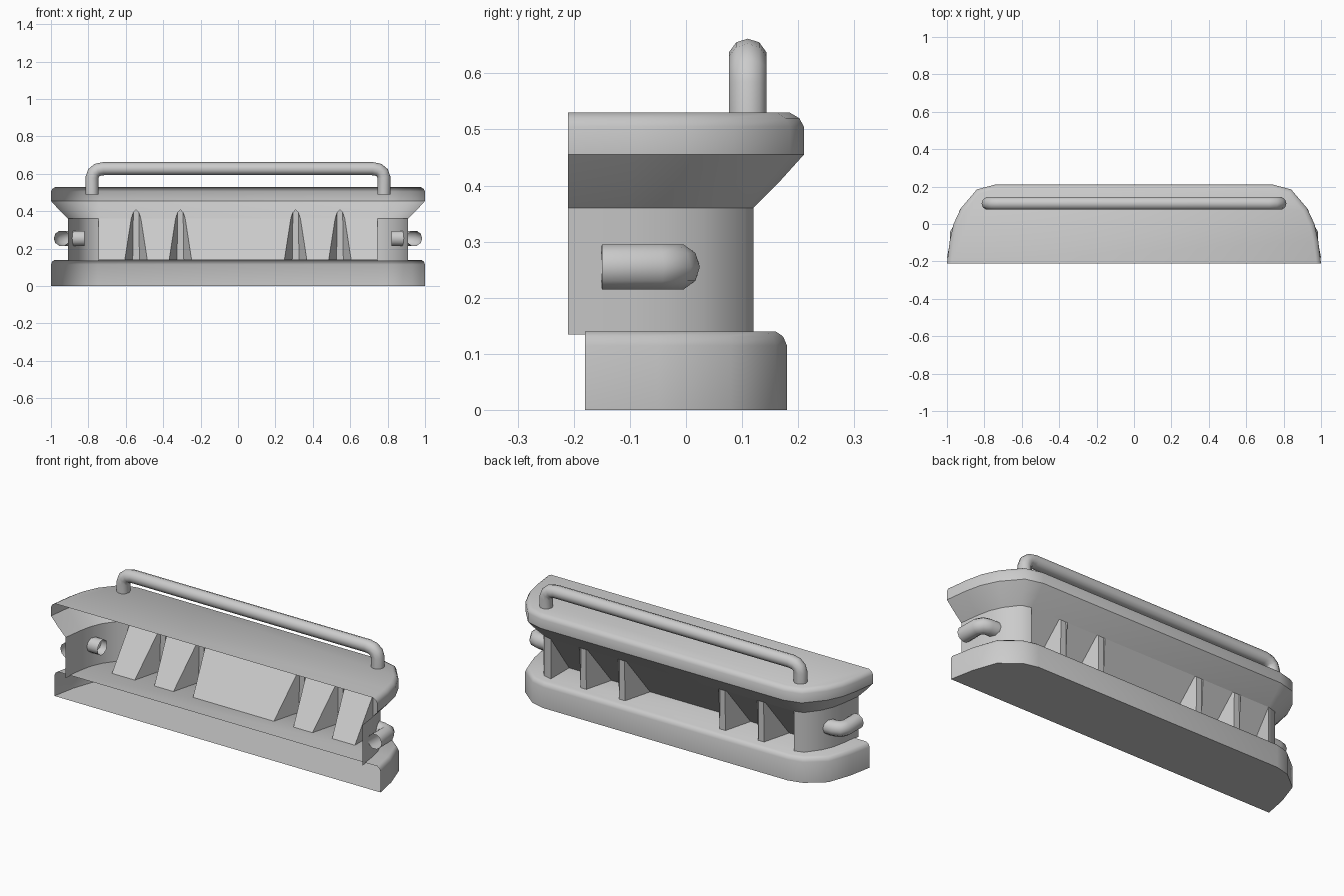
import bpy, bmesh, math
from mathutils import Vector

cube = bpy.data.objects.get("Cube")
if cube:
    bpy.data.objects.remove(cube)

GREY = (0.6, 0.6, 0.6, 1)
mat = bpy.data.materials.new("plain grey")
mat.use_nodes = True
mat.diffuse_color = GREY
mat.node_tree.nodes["Principled BSDF"].inputs["Base Color"].default_value = GREY


def finish(obj, angle=40):
    obj.data.materials.clear()
    obj.data.materials.append(mat)
    bpy.ops.object.select_all(action='DESELECT')
    obj.select_set(True)
    bpy.context.view_layer.objects.active = obj
    bpy.ops.object.shade_smooth_by_angle(angle=math.radians(angle))
    return obj


def mesh_object(name, bm, angle=40):
    mesh = bpy.data.meshes.new(name)
    bm.to_mesh(mesh)
    bm.free()
    obj = bpy.data.objects.new(name, mesh)
    bpy.context.collection.objects.link(obj)
    return finish(obj, angle)


def quad(bm, *points):
    return bm.faces.new([bm.verts.new(p) for p in points])


def inset_outline(half, d):
    """Half outline (x, y, normal angle) moved inward by d, then mirrored."""
    right = [(x - d * math.cos(math.radians(a)), y - d * math.sin(math.radians(a)))
             for x, y, a in half]
    return right[::-1] + [(-x, y) for x, y in right]


def shell(name, half, levels, cap_top=False, cap_bottom=False, angle=40):
    """Stack inset outlines into a skin that stays open at the front."""
    bm = bmesh.new()
    rings = [[bm.verts.new((x, y, z)) for x, y in inset_outline(half, d)]
             for z, d in levels]
    for low, high in zip(rings, rings[1:]):
        for i in range(len(low) - 1):
            bm.faces.new((low[i], low[i + 1], high[i + 1], high[i]))
    if cap_top:
        bm.faces.new(rings[-1])
    if cap_bottom:
        bm.faces.new(rings[0][::-1])
    return mesh_object(name, bm, angle)


def tube(name, points, radius, sides):
    curve = bpy.data.curves.new(name, 'CURVE')
    curve.dimensions = '3D'
    curve.bevel_depth = radius
    curve.bevel_resolution = sides
    spline = curve.splines.new('POLY')
    spline.points.add(len(points) - 1)
    for p, co in zip(spline.points, points):
        p.co = (*co, 1)
    obj = bpy.data.objects.new(name, curve)
    bpy.context.collection.objects.link(obj)
    bpy.ops.object.select_all(action='DESELECT')
    obj.select_set(True)
    bpy.context.view_layer.objects.active = obj
    bpy.ops.object.convert(target='MESH')
    return finish(bpy.context.view_layer.objects.active, 50)


# Plan outlines, rear centre to front side: x, y, outward angle
upper_half = [(.745, .21, 90), (.84, .185, 62), (.925, .085, 38),
              (.965, 0, 20), (.985, -.09, 8), (1, -.21, 0)]
lower_half = [(.75, .18, 90), (.83, .16, 62), (.93, .08, 35),
              (.975, -.05, 12), (1, -.18, 0)]

# Lower and upper housings
shell("lower_housing", lower_half, [(0, 0), (.115, 0), (.131, .007), (.14, .02)],
      cap_top=True, cap_bottom=True)
shell("upper_housing", upper_half,
      [(.36, .09), (.405, .045), (.455, 0), (.505, 0), (.52, .008), (.53, .025)],
      cap_top=True)

# Sloping back panel, in strips between the hollow fins
BOTTOM, TOP, WALL_TOP = .14, .41, .36
FRONT_Y, REAR_Y = -.04, .12
SIDE = .745
WIDE, THIN = .06, .018


def slope(z):
    """Panel depth at a height, and half width of a fin mouth there."""
    t = (z - BOTTOM) / (WALL_TOP - BOTTOM)
    y = FRONT_Y + (REAR_Y - FRONT_Y) * min(t, 1)
    return y, WIDE + (THIN - WIDE) * (z - BOTTOM) / (TOP - BOTTOM)


fins = [-.545, -.308, .308, .545]
y_low, w_low = slope(BOTTOM)
y_high, w_high = slope(WALL_TOP)
bm = bmesh.new()
left_edges = [None] + fins
right_edges = fins + [None]
for a, b in zip(left_edges, right_edges):
    lo = (-SIDE, -SIDE) if a is None else (a + w_low, a + w_high)
    hi = (SIDE, SIDE) if b is None else (b - w_low, b - w_high)
    quad(bm, (hi[0], y_low, BOTTOM), (lo[0], y_low, BOTTOM),
         (lo[1], y_high, WALL_TOP), (hi[1], y_high, WALL_TOP))
mesh_object("back_panel", bm)

# Hollow fins, open towards the front
for number, c in enumerate(fins, 1):
    bm = bmesh.new()
    for s in (-1, 1):
        quad(bm, (c + s * w_low, y_low, BOTTOM), (c + s * THIN, REAR_Y, BOTTOM),
             (c + s * THIN * .8, REAR_Y, TOP - .015), (c + s * w_high, y_high, WALL_TOP))
    quad(bm, (c + THIN, REAR_Y, BOTTOM), (c - THIN, REAR_Y, BOTTOM),
         (c - THIN * .8, REAR_Y, TOP - .015), (c, REAR_Y, TOP),
         (c + THIN * .8, REAR_Y, TOP - .015))
    bmesh.ops.remove_doubles(bm, verts=bm.verts, dist=.0001)
    bmesh.ops.recalc_face_normals(bm, faces=bm.faces)
    mesh_object(f"fin_{number}", bm, 30)

for side, s in (("left", 1), ("right", -1)):
    # Curved end wall, with the cheek that closes it against the panel
    wall = inset_outline(upper_half, .09)[:len(upper_half)]
    bm = bmesh.new()
    rings = [[bm.verts.new((s * x, y, z)) for x, y in wall] for z in (.135, WALL_TOP)]
    for i in range(len(wall) - 1):
        bm.faces.new((rings[0][i], rings[0][i + 1], rings[1][i + 1], rings[1][i]))
    quad(bm, (s * SIDE, REAR_Y, .135), (s * SIDE, REAR_Y, WALL_TOP),
         (s * SIDE, y_low, BOTTOM))
    bmesh.ops.remove_doubles(bm, verts=bm.verts, dist=.0001)
    bmesh.ops.recalc_face_normals(bm, faces=bm.faces)
    mesh_object(f"{side}_end_wall", bm)

    # Bent pipe passing through the end wall
    tube(f"{side}_side_pipe",
         [(s * x, y, .255) for x, y in ((.82, -.017), (.90, -.017), (.928, -.024),
                                        (.942, -.05), (.943, -.15))], .042, 3)

# Top rail
bend = [(.78, .49), (.78, .58), (.772, .605), (.752, .621), (.72, .627)]
path = bend + [(-x, z) for x, z in reversed(bend)]
tube("top_rail", [(x, .11, z) for x, z in path], .035, 3)
